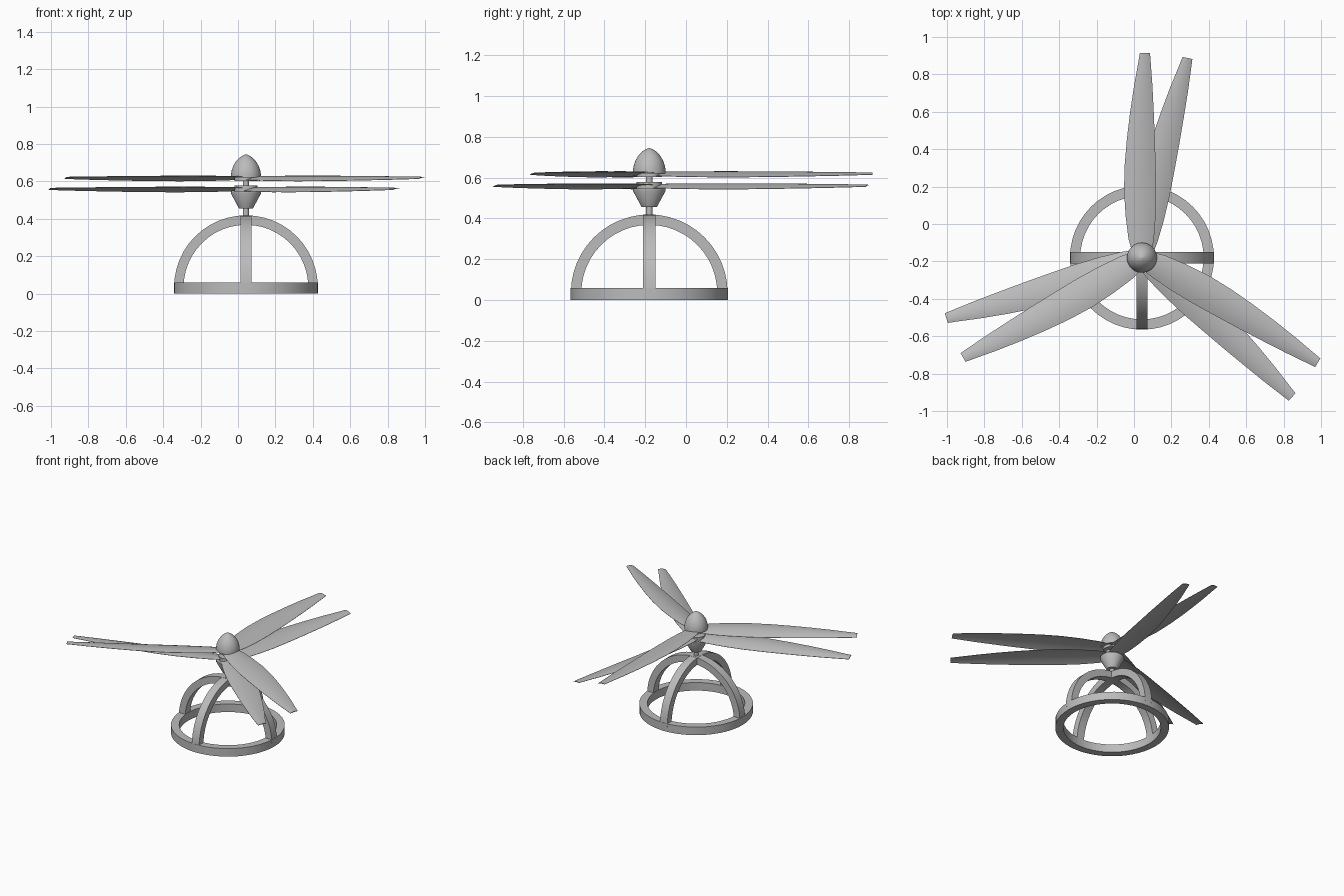
import bpy, bmesh, math
from mathutils import Matrix, Vector

if "Cube" in bpy.data.objects:
    bpy.data.objects.remove(bpy.data.objects["Cube"])

CX, CY = 0.0425, -0.18      # rotor axis

metal = bpy.data.materials.new("grey")
metal.diffuse_color = (0.5, 0.5, 0.5, 1)
metal.use_nodes = True
metal.node_tree.nodes["Principled BSDF"].inputs["Base Color"].default_value = metal.diffuse_color


def finish(bm, name, angle=30):
    bmesh.ops.remove_doubles(bm, verts=bm.verts, dist=1e-5)
    bmesh.ops.recalc_face_normals(bm, faces=bm.faces)
    mesh = bpy.data.meshes.new(name)
    bm.to_mesh(mesh)
    bm.free()
    mesh.materials.append(metal)
    ob = bpy.data.objects.new(name, mesh)
    ob.location = (CX, CY, 0)
    bpy.context.collection.objects.link(ob)
    bpy.ops.object.select_all(action='DESELECT')
    ob.select_set(True)
    bpy.context.view_layer.objects.active = ob
    bpy.ops.object.shade_smooth_by_angle(angle=math.radians(angle))
    return ob


def loft(bm, rings, closed=False):
    """Skin equal-length vertex loops; cap the ends when not closed."""
    loops = [[bm.verts.new(p) for p in ring] for ring in rings]
    n = len(loops[0])
    pairs = list(zip(loops, loops[1:])) + ([(loops[-1], loops[0])] if closed else [])
    for a, b in pairs:
        for i in range(n):
            j = (i + 1) % n
            bm.faces.new((a[i], a[j], b[j], b[i]))
    if not closed:
        bm.faces.new(loops[0])
        bm.faces.new(loops[-1][::-1])


def lathe(name, profile, closed=False, n=48):
    """Turn an (r, z) profile round the axis."""
    bm = bmesh.new()
    loft(bm, [[(r * math.cos(t), r * math.sin(t), z)
               for t in (2 * math.pi * i / n for i in range(n))]
              for r, z in profile], closed)
    return finish(bm, name)


# base ring
lathe("base_ring", [(0.385, 0), (0.385, 0.06), (0.33, 0.06), (0.33, 0)], closed=True)

# two crossing half-round arches
for name, turn in (("side_arch", 0), ("front_arch", math.pi / 2)):
    bm = bmesh.new()
    rings = []
    for i in range(25):
        a = math.pi * i / 24
        rings.append([(r * math.cos(a), w, 0.035 + r * math.sin(a))
                      for r, w in ((0.384, -0.03), (0.384, 0.03), (0.333, 0.03), (0.333, -0.03))])
    loft(bm, rings)
    bm.transform(Matrix.Rotation(turn, 4, 'Z'))
    finish(bm, name)

# shaft, hubs and nose
lathe("shaft", [(0.016, 0.37), (0.016, 0.64)], n=24)
lathe("lower_hub", [(0.037, 0.455), (0.08, 0.535), (0.08, 0.547)])
lathe("lower_collar", [(0.062, 0.547), (0.062, 0.578)])
lathe("upper_collar", [(0.062, 0.602), (0.062, 0.625)])
lathe("nose_dome", [(0.08, 0.62), (0.08, 0.637), (0.076, 0.66), (0.067, 0.685), (0.053, 0.708),
                    (0.035, 0.727), (0.017, 0.739), (0.001, 0.745)])

# blade outline: distance out, left edge, right edge
OUTLINE = [(0.03, -0.052, 0.052), (0.10, -0.072, 0.064), (0.22, -0.087, 0.073), (0.36, -0.096, 0.076),
           (0.50, -0.092, 0.073), (0.64, -0.080, 0.069), (0.78, -0.063, 0.063), (0.92, -0.042, 0.056),
           (1.03, -0.022, 0.048), (1.095, -0.011, 0.043)]
PITCH = math.tan(math.radians(8))


def rotor(name, height, angle):
    bm = bmesh.new()
    rings = []
    for out, left, right in OUTLINE:
        camber = 0.07 * (right - left)
        top, low = [], []
        for k in range(9):
            s = k / 8
            x = left + (right - left) * s
            z = height - PITCH * (x - (left + right) / 2) + camber * (4 * s * (1 - s) - 0.5)
            half = 0.001 + 0.006 * s * (1 - s)
            top.append(Vector((x, out, z + half)))
            low.append(Vector((x, out, z - half)))
        rings.append(top + low[::-1])
    for k in range(3):
        turn = Matrix.Rotation(math.radians(angle + 120 * k), 3, 'Z')
        loft(bm, [[turn @ p for p in ring] for ring in rings])
    finish(bm, name, 40)


rotor("upper_blades", 0.62, 0)
rotor("lower_blades", 0.561, -12)
